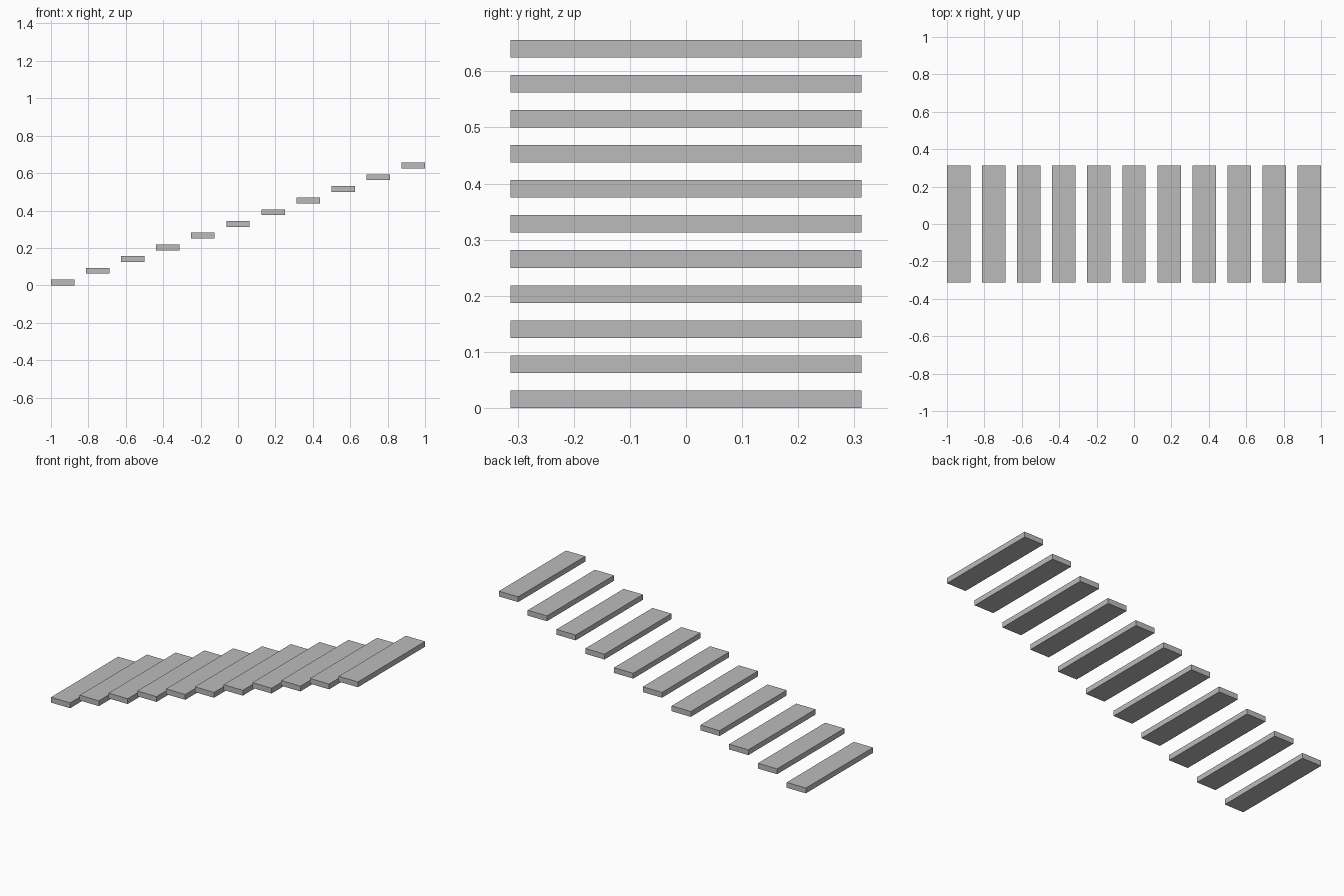
import bpy

if "Cube" in bpy.data.objects:
    bpy.data.objects.remove(bpy.data.objects["Cube"], do_unlink=True)

# Plain grey for every tread
grey = bpy.data.materials.new("plain grey")
grey.use_nodes = True
colour = (0.5, 0.5, 0.5, 1)
grey.diffuse_color = colour
grey.node_tree.nodes["Principled BSDF"].inputs["Base Color"].default_value = colour

COUNT = 11
TREAD, DEPTH, THICK = 0.125, 0.625, 0.03125
RUN, RISE = 0.1875, 0.0625

# Floating treads climbing towards +x
for i in range(COUNT):
    x = (i - (COUNT - 1) / 2) * RUN
    bpy.ops.mesh.primitive_cube_add(size=1, location=(x, 0, i * RISE + THICK / 2))
    step = bpy.context.object
    step.name = f"stair_tread_{i + 1}"
    step.scale = (TREAD, DEPTH, THICK)
    bpy.ops.object.transform_apply(location=False, rotation=False, scale=True)
    step.data.materials.append(grey)
